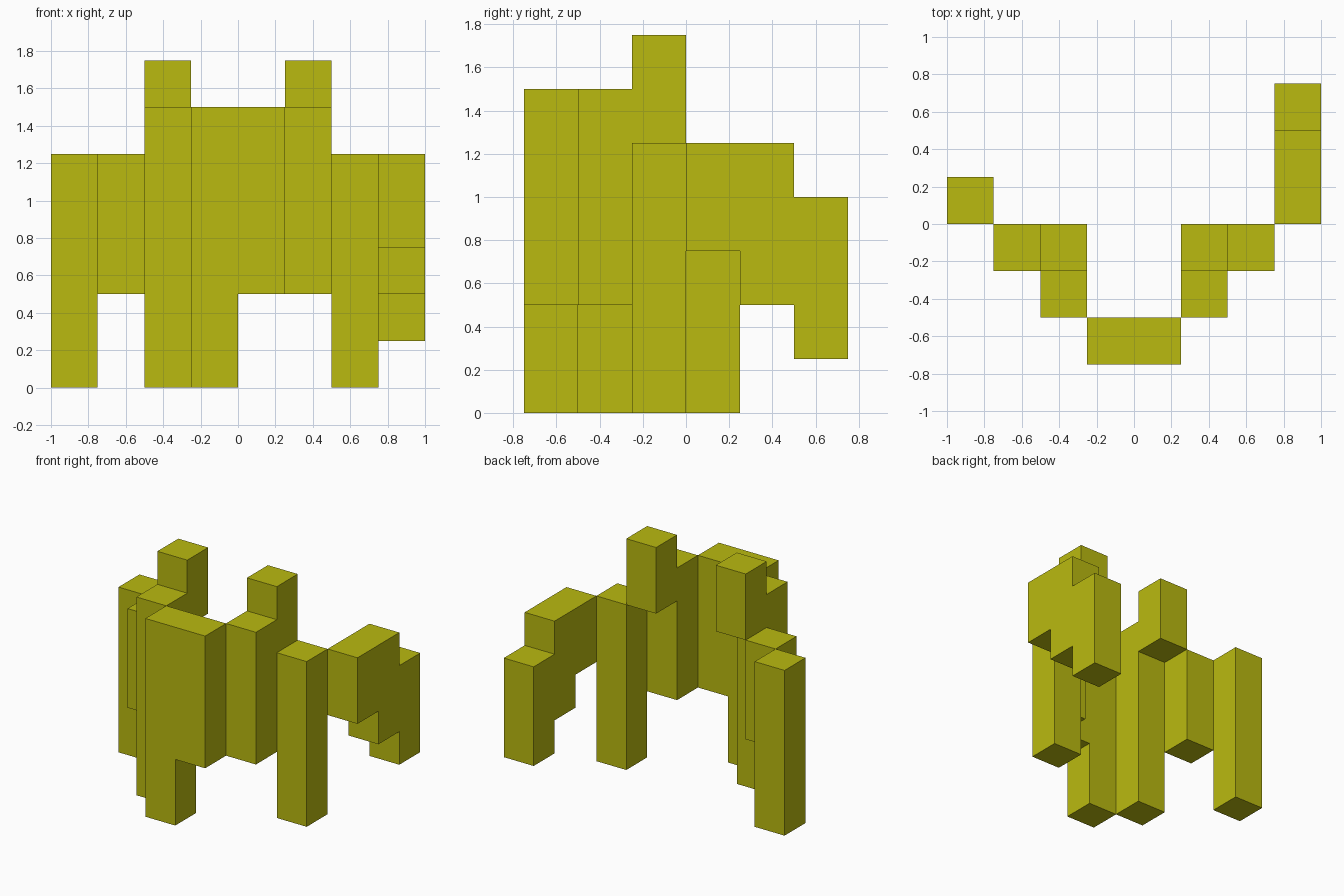
import bpy, bmesh
from mathutils import Vector

if "Cube" in bpy.data.objects:
    bpy.data.objects.remove(bpy.data.objects["Cube"])

mat = bpy.data.materials.new("olive yellow")
mat.diffuse_color = (0.491, 0.491, 0.005, 1)
mat.use_nodes = True
mat.node_tree.nodes["Principled BSDF"].inputs["Base Color"].default_value = mat.diffuse_color


def prism(name, axis, profile, start, end):
    """Extrude a profile along x (profile in y, z) or along y (profile in x, z)."""
    bm = bmesh.new()
    if axis == "x":
        verts = [bm.verts.new((start, a, z)) for a, z in profile]
        step = Vector((end - start, 0, 0))
    else:
        verts = [bm.verts.new((a, start, z)) for a, z in profile]
        step = Vector((0, end - start, 0))
    base = bm.faces.new(verts)
    ext = bmesh.ops.extrude_face_region(bm, geom=[base], use_keep_orig=True)
    moved = [g for g in ext["geom"] if isinstance(g, bmesh.types.BMVert)]
    bmesh.ops.translate(bm, verts=moved, vec=step)
    bmesh.ops.recalc_face_normals(bm, faces=bm.faces)
    mesh = bpy.data.meshes.new(name)
    bm.to_mesh(mesh)
    bm.free()
    mesh.materials.append(mat)
    obj = bpy.data.objects.new(name, mesh)
    bpy.context.collection.objects.link(obj)
    return obj


def column(name, x, y, low, high, w=0.25):
    """Square upright block with its low corner at x, y."""
    return prism(name, "x", [(y, low), (y + w, low), (y + w, high), (y, high)], x, x + w)


# Front plate with a leg under its left half
prism("front_plate", "y",
      [(-0.25, 0), (0, 0), (0, 0.5), (0.25, 0.5), (0.25, 1.5), (-0.25, 1.5)], -0.75, -0.5)

# Shoulders with raised horns behind; the left one reaches the ground
for side, x, low in (("left", -0.5, 0), ("right", 0.25, 0.5)):
    prism(side + "_shoulder_and_horn", "x",
          [(-0.5, low), (-0.25, low), (-0.25, 1.25), (0, 1.25),
           (0, 1.75), (-0.25, 1.75), (-0.25, 1.5), (-0.5, 1.5)], x, x + 0.25)

# Side panels and legs
column("left_side_panel", -0.75, -0.25, 0.5, 1.25)
column("left_leg", -1, 0, 0, 1.25)
column("right_leg", 0.5, -0.25, 0, 1.25)

# Stepped arm that bends down toward the back right
prism("right_arm", "x",
      [(0, 0.75), (0.25, 0.75), (0.25, 0.5), (0.5, 0.5), (0.5, 0.25),
       (0.75, 0.25), (0.75, 1), (0.5, 1), (0.5, 1.25), (0, 1.25)], 0.75, 1)
